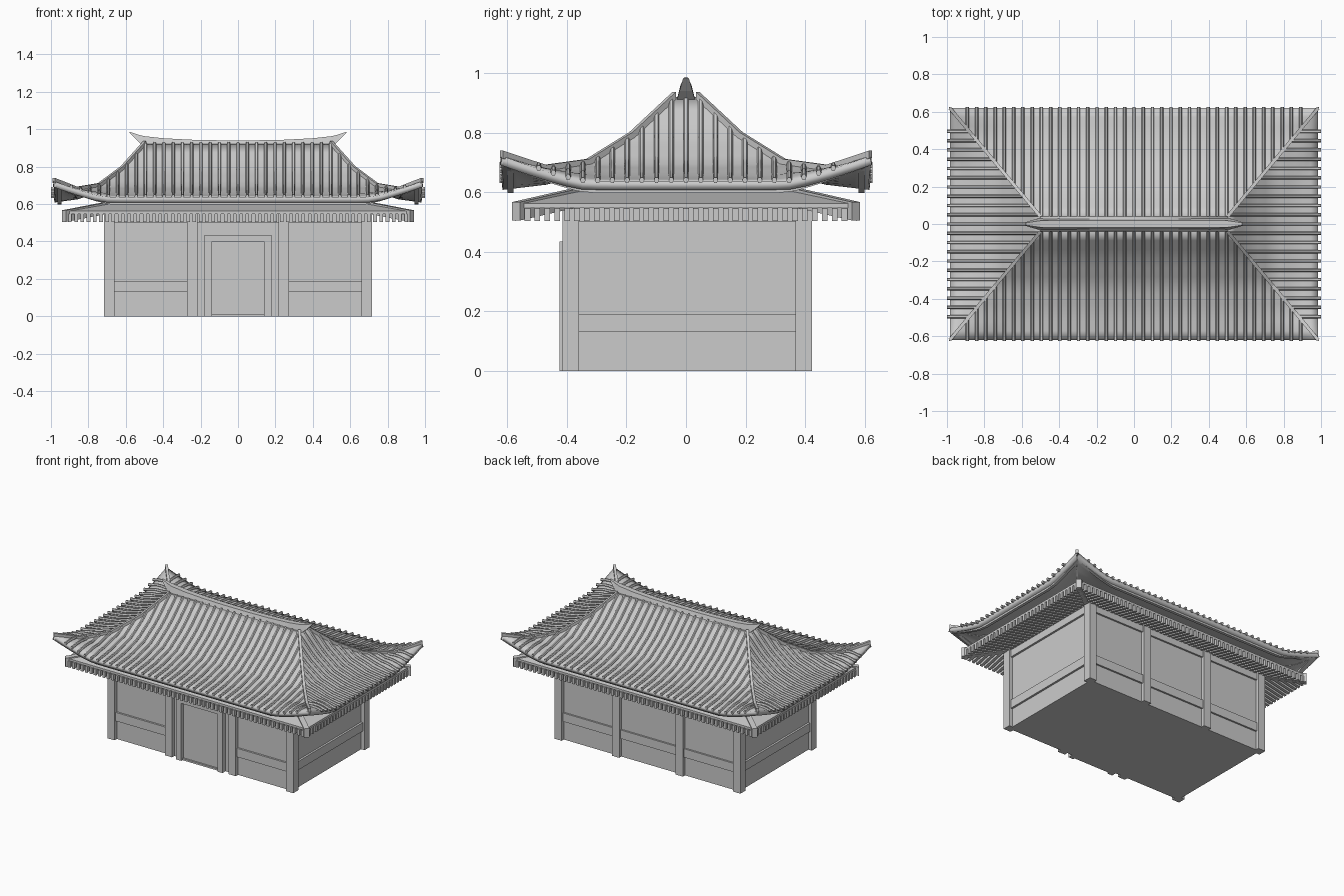
import bpy, bmesh, math
from mathutils import Vector

if "Cube" in bpy.data.objects:
    bpy.data.objects.remove(bpy.data.objects["Cube"])


def finish(name, bm, smooth=False, thick=0):
    bmesh.ops.remove_doubles(bm, verts=bm.verts, dist=1e-5)
    bmesh.ops.recalc_face_normals(bm, faces=bm.faces)
    me = bpy.data.meshes.new(name)
    bm.to_mesh(me)
    bm.free()
    ob = bpy.data.objects.new(name, me)
    bpy.context.collection.objects.link(ob)
    if thick:
        m = ob.modifiers.new("thickness", 'SOLIDIFY')
        m.thickness, m.offset = thick, -1
    if smooth:
        bpy.context.view_layer.objects.active = ob
        ob.select_set(True)
        bpy.ops.object.shade_smooth_by_angle(angle=math.radians(35))
        ob.select_set(False)
    return ob


def loft(bm, rings, caps=True, loop=False):
    vs = [[bm.verts.new(p) for p in r] for r in rings]
    n = len(vs[0])
    for a, b in zip(vs, vs[1:] + (vs[:1] if loop else [])):
        for i in range(n):
            j = (i + 1) % n
            bm.faces.new((a[i], a[j], b[j], b[i]))
    if caps and not loop:
        bm.faces.new(vs[0][::-1])
        bm.faces.new(vs[-1])


def rect(x, y, z):
    return [(-x, -y, z), (x, -y, z), (x, y, z), (-x, y, z)]


def box(bm, x0, x1, y0, y1, z0, z1):
    loft(bm, [[(x0, y0, z), (x1, y0, z), (x1, y1, z), (x0, y1, z)] for z in (z0, z1)])


def sweep(bm, path, side, section):
    # section points are (sideways, upward) offsets
    s = Vector(side).normalized()
    loft(bm, [[Vector(p) + s * a + Vector((0, 0, b)) for a, b in section] for p in path])


def bar(w, h):
    return [(-w / 2, -h / 2), (w / 2, -h / 2), (w / 2, h / 2), (-w / 2, h / 2)]


def interp(vals, t):
    f = min(max(t, 0), 1) * (len(vals) - 1)
    i = min(int(f), len(vals) - 2)
    return vals[i] + (vals[i + 1] - vals[i]) * (f - i)


# Roof shape: t runs from ridge (0) to eave (1), d is distance to the hip line
MID = [.92, .785, .695, .655, .638]
LIFT = [0, 0, 0, .02, .085]
def RX(t): return .5 + .485 * t
def RY(t): return .04 + .58 * t
def roof_z(t, d):
    return interp(MID, t) + interp(LIFT, t) * max(0, 1 - d / .27) ** 1.2


def roof_pt(face, sign, t, along):
    # face 0: front/back, face 1: left/right
    d = (RY(t) if face else RX(t)) - abs(along)
    z = roof_z(t, d)
    return (sign * RX(t), along, z) if face else (along, sign * RY(t), z)


SIDES = [(f, s) for f in (0, 1) for s in (-1, 1)]

# Curved roof skin
bm = bmesh.new()
NT, NS = 12, 32
for f, s in SIDES:
    g = [[bm.verts.new(roof_pt(f, s, i / NT, (RY if f else RX)(i / NT) * math.sin(math.pi * (j / NS - .5))))
          for j in range(NS + 1)] for i in range(NT + 1)]
    for i in range(NT):
        for j in range(NS):
            bm.faces.new((g[i][j], g[i][j + 1], g[i + 1][j + 1], g[i + 1][j]))
top = [bm.verts.new(p) for p in rect(RX(0), RY(0), MID[0])]
bm.faces.new(top)
finish("roof", bm, True, .03)

# Round tile rows
bm = bmesh.new()
tube = [(.009 * math.cos(k * math.pi / 3), .003 + .011 * math.sin(k * math.pi / 3)) for k in range(6)]
for f, s in SIDES:
    n = 10 if f else 18
    for k in range(-n, n + 1):
        a = k * .0495
        t0 = max(0, (abs(a) - .04) / .58 if f else (abs(a) - .5) / .485)
        path = [Vector(roof_pt(f, s, t0 + (1 - t0) * i / 10, a)) for i in range(11)]
        path.append(path[-1] + Vector((s * .015, 0, 0) if f else (0, s * .006, 0)))
        sweep(bm, path, (0, 1, 0) if f else (1, 0, 0), tube)
finish("tile_rows", bm, True)

# Eave board just behind the tile ends
bm = bmesh.new()
for f, s in SIDES:
    e = .60 if f else .955
    path = []
    for j in range(25):
        a = e * math.sin(math.pi * (j / 24 - .5))
        z = roof_z(1, (e - abs(a))) - .03
        path.append((s * .955, a, z) if f else (a, s * .59, z))
    sweep(bm, path, (1, 0, 0) if f else (0, 1, 0), bar(.02, .022))
finish("eave_boards", bm)

# Hip ridges
bm = bmesh.new()
for sx in (-1, 1):
    for sy in (-1, 1):
        path = [(sx * RX(t), sy * RY(t), roof_z(t, 0) + .004) for t in [i / 12 for i in range(13)]]
        sweep(bm, path, (sx * .58, -sy * .485, 0), bar(.018, .026))
finish("hip_ridges", bm)

# Main ridge with upswept pointed ends: x, bottom, top, half width
bm = bmesh.new()
half = [(.1, .90, .941, .034), (.25, .90, .944, .034), (.4, .90, .952, .034),
        (.5, .905, .963, .032), (.54, .94, .973, .022), (.58, .982, .987, .010)]
st = [(-x, b, t, w) for x, b, t, w in half[::-1]] + half
loft(bm, [[(x, -w, b), (x, w, b), (x, w * .55, t), (x, -w * .55, t)] for x, b, t, w in st])
finish("main_ridge", bm)

# Lower sloping eave deck and the core that carries the roof
bm = bmesh.new()
loft(bm, [rect(.925, .57, .548), rect(.925, .57, .563), rect(.68, .36, .607), rect(.68, .36, .59)], loop=True)
finish("lower_eave_deck", bm)
bm = bmesh.new()
loft(bm, [rect(.68, .37, .48), rect(.68, .36, .61), rect(.66, .34, .66)])
finish("roof_core", bm)

# Rafters under the deck
bm = bmesh.new()
for f, s in SIDES:
    n = 16 if f else 27
    for k in range(-n, n + 1):
        a = k * .0333
        t0 = max(0, (abs(a) - .36) / .215 if f else (abs(a) - .68) / .25)
        if t0 > .93:
            continue
        path = []
        for t in (t0, 1):
            z = .577 - .052 * t
            path.append((s * (.68 + .25 * t), a, z) if f else (a, s * (.36 + .215 * t), z))
        sweep(bm, path, (0, 1, 0) if f else (1, 0, 0), bar(.019, .042))
finish("rafters", bm)

# Corner beams
bm = bmesh.new()
for sx in (-1, 1):
    for sy in (-1, 1):
        sweep(bm, [(sx * .66, sy * .345, .588), (sx * .93, sy * .572, .536)],
              (sx * .227, -sy * .27, 0), bar(.035, .062))
finish("corner_beams", bm)

# Walls
bm = bmesh.new()
box(bm, -.69, .69, -.39, .40, 0, .57)
finish("walls", bm)

# Columns
bm = bmesh.new()
for s in (-1, 1):
    for x in (.245, .688):
        box(bm, s * x - .028, s * x + .028, -.415, -.36, 0, .56)
        box(bm, s * x - .028, s * x + .028, .368, .424, 0, .56)
finish("columns", bm)

# Low rails and top beams
bm = bmesh.new()
for z0, z1 in ((.13, .19), (.50, .55)):
    box(bm, -.69, -.25, -.403, -.38, z0, z1)
    box(bm, .25, .69, -.403, -.38, z0, z1)
    box(bm, -.69, .69, .39, .412, z0, z1)
    for s in (-1, 1):
        box(bm, s * .696 - .008, s * .696 + .008, -.37, .38, z0, z1)
box(bm, -.25, .25, -.403, -.38, .50, .55)
finish("rails", bm)

# Door frame and door
bm = bmesh.new()
for s in (-1, 1):
    box(bm, s * .159 - .019, s * .159 + .019, -.425, -.38, 0, .435)
box(bm, -.14, .14, -.425, -.38, .40, .435)
box(bm, -.14, .14, -.412, -.38, 0, .012)
finish("door_frame", bm)
bm = bmesh.new()
box(bm, -.14, .14, -.40, -.38, .012, .40)
finish("door", bm)
